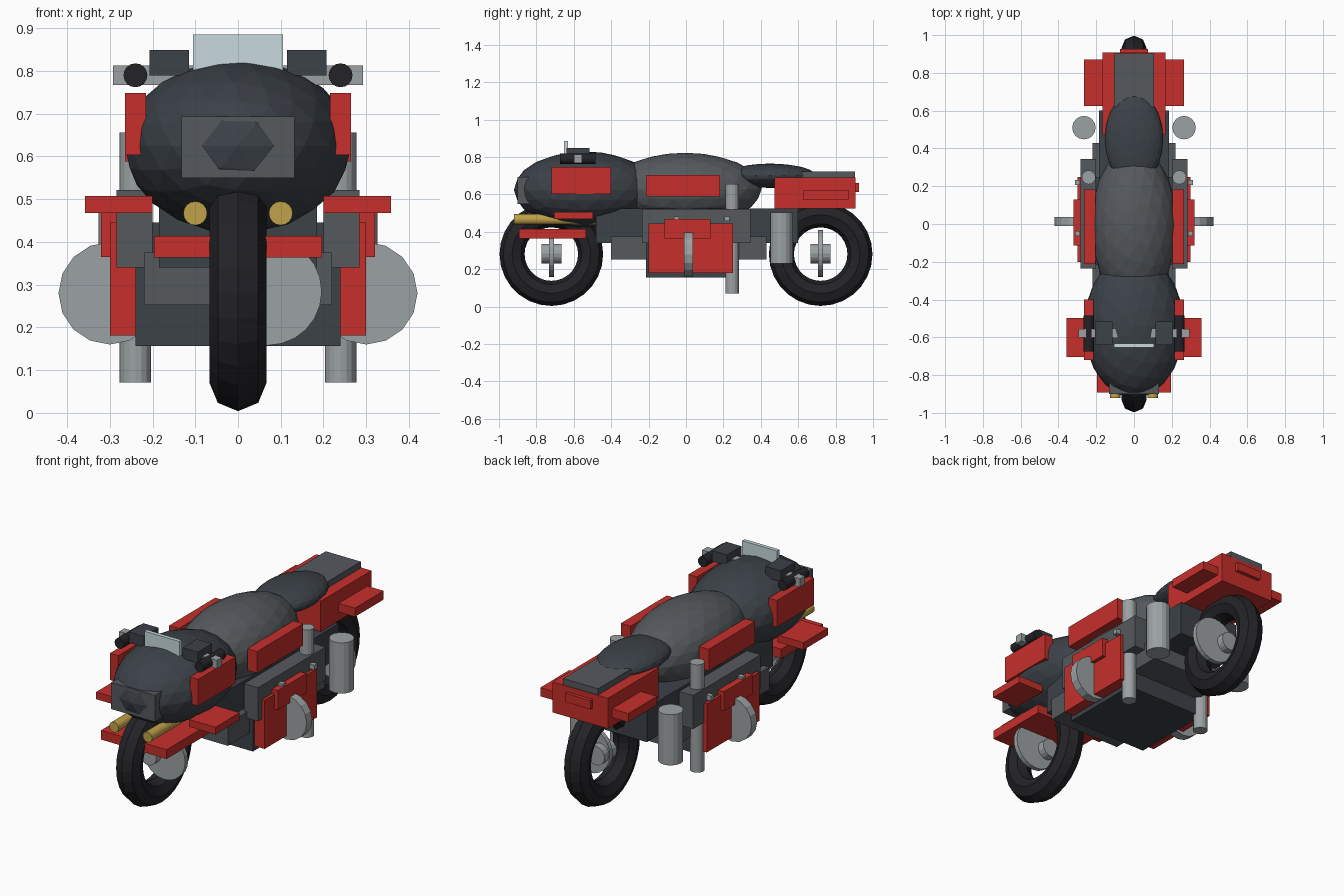
import bpy, math

if "Cube" in bpy.data.objects:
    bpy.data.objects.remove(bpy.data.objects["Cube"])

H = math.pi / 2


def material(name, rgb):
    m = bpy.data.materials.new(name)
    m.diffuse_color = (*rgb, 1)
    m.use_nodes = True
    m.node_tree.nodes["Principled BSDF"].inputs["Base Color"].default_value = m.diffuse_color
    return m


RED = material("red_paint", (0.57, 0.028, 0.024))
DARK = material("dark_panel", (0.045, 0.054, 0.066))
MID = material("mid_grey_panel", (0.09, 0.1, 0.11))
BLACK = material("rubber", (0.017, 0.017, 0.021))
METAL = material("metal", (0.33, 0.36, 0.37))
GOLD = material("gold", (0.53, 0.36, 0.07))
GLASS = material("glass", (0.58, 0.7, 0.73))


def finish(name, mat):
    ob = bpy.context.object
    ob.name = name
    ob.data.materials.append(mat)
    return ob


def box(name, mat, x, y, z):
    """Box from (min, max) ranges."""
    c = [(a + b) / 2 for a, b in (x, y, z)]
    bpy.ops.mesh.primitive_cube_add(size=1, location=c)
    bpy.context.object.scale = [b - a for a, b in (x, y, z)]
    return finish(name, mat)


def pair_box(name, mat, x, y, z):
    box(name + "_right", mat, x, y, z)
    box(name + "_left", mat, (-x[1], -x[0]), y, z)


def cyl(name, mat, loc, r, depth, along_y=False, sides=16):
    bpy.ops.mesh.primitive_cylinder_add(
        vertices=sides, radius=r, depth=depth, location=loc,
        rotation=(H if along_y else 0, 0, 0))
    return finish(name, mat)


def pair_cyl(name, mat, loc, *args, **kw):
    for side, s in (("right", 1), ("left", -1)):
        cyl(f"{name}_{side}", mat, (s * loc[0], loc[1], loc[2]), *args, **kw)


def blob(name, mat, loc, radii):
    bpy.ops.mesh.primitive_ico_sphere_add(subdivisions=3, radius=1, location=loc)
    bpy.context.object.scale = radii
    return finish(name, mat)


# wheels: tyre, hub and offset brake disc
for end, y in (("front", -0.72), ("rear", 0.72)):
    bpy.ops.mesh.primitive_torus_add(
        major_radius=0.21, minor_radius=0.067, major_segments=28, minor_segments=8,
        location=(0, y, 0.281), rotation=(0, H, 0))
    finish(end + "_tyre", BLACK)
    cyl(end + "_hub", METAL, (0, y, 0.284), 0.052, 0.107, True)
    cyl(end + "_brake_disc", METAL, (0.07, y, 0.284), 0.126, 0.026, True, 24)

# rounded bodywork
blob("front_fairing", DARK, (0, -0.54, 0.625), (0.265, 0.38, 0.205))
blob("fuel_tank", MID, (0, -0.005, 0.63), (0.228, 0.41, 0.193))
blob("seat", DARK, (0, 0.45, 0.70), (0.155, 0.245, 0.065))

# frame and engine
box("main_frame", DARK, (-0.185, 0.185), (-0.48, 0.6), (0.34, 0.525))
box("engine_block", DARK, (-0.24, 0.24), (-0.215, 0.25), (0.157, 0.445))
box("gearbox", MID, (-0.22, 0.22), (-0.40, 0.43), (0.253, 0.375))
pair_box("frame_side", MID, (0.2, 0.284), (-0.235, 0.345), (0.34, 0.522))

# engine side panels, round covers and bolts
pair_box("engine_panel", RED, (0.24, 0.3), (-0.2, 0.25), (0.181, 0.445))
pair_box("engine_badge_plate", RED, (0.27, 0.32), (-0.115, 0.13), (0.365, 0.47))
pair_cyl("engine_cover", METAL, (0.3, 0.013, 0.28), 0.12, 0.048, True)
for i, y in enumerate((-0.05, 0.22)):
    pair_box(f"bolt_{i}", METAL, (0.285, 0.313), (y - 0.013, y + 0.013), (0.457, 0.483))

# upright tubes and rear canisters
pair_cyl("upright_tube", METAL, (0.24, 0.247, 0.364), 0.037, 0.585)
pair_cyl("rear_canister", METAL, (0.265, 0.51, 0.367), 0.062, 0.275)

# red panels on fairing and tank
pair_box("fairing_panel", RED, (0.215, 0.265), (-0.72, -0.4), (0.603, 0.748))
pair_box("tank_panel", RED, (0.205, 0.264), (-0.213, 0.182), (0.588, 0.705))
pair_box("winglet", RED, (0.2, 0.358), (-0.705, -0.497), (0.468, 0.507))
box("front_fender", RED, (-0.197, 0.197), (-0.893, -0.535), (0.364, 0.414))

# nose: headlight surround, front pipes, windscreen
box("headlight_surround", MID, (-0.132, 0.132), (-0.9, -0.83), (0.55, 0.694))
pair_cyl("front_pipe", GOLD, (0.1, -0.69, 0.467), 0.028, 0.46, True)
box("windscreen", GLASS, (-0.105, 0.105), (-0.653, -0.632), (0.76, 0.885))

# handlebar, grips and control pods
box("handlebar", METAL, (-0.293, 0.293), (-0.6, -0.557), (0.767, 0.813))
pair_cyl("grip", BLACK, (0.24, -0.58, 0.79), 0.028, 0.19, True)
pair_box("control_pod", DARK, (0.115, 0.207), (-0.64, -0.517), (0.79, 0.849))

# tail
box("tail_body", RED, (-0.166, 0.166), (0.472, 0.907), (0.525, 0.69))
box("tail_top", MID, (-0.105, 0.105), (0.62, 0.903), (0.68, 0.724))
box("tail_wing", RED, (-0.264, 0.264), (0.625, 0.872), (0.573, 0.62))
box("tail_light", RED, (-0.075, 0.075), (0.9, 0.926), (0.613, 0.66))
